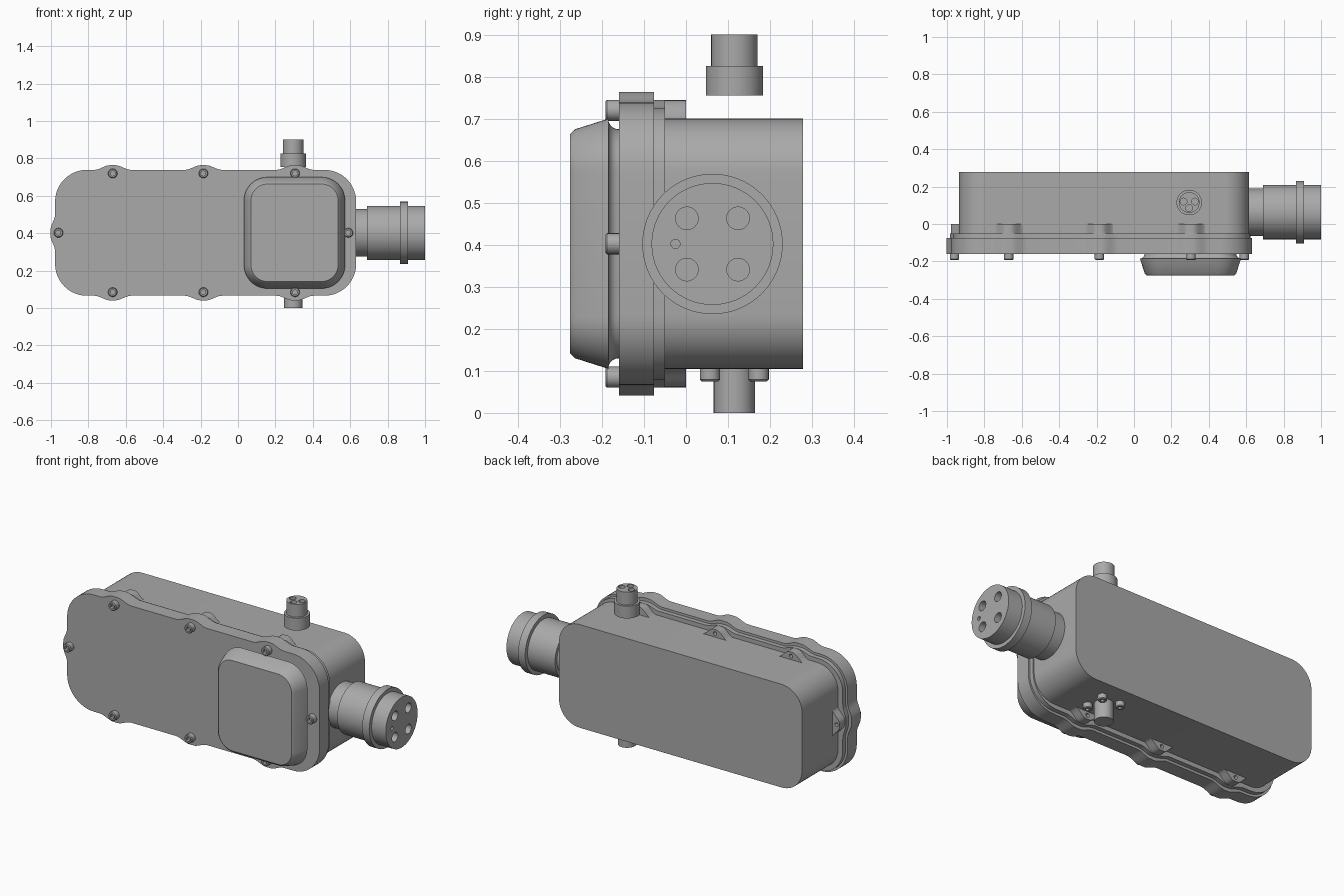
import bpy, bmesh, math
from mathutils import Vector

cube = bpy.data.objects.get("Cube")
if cube:
    bpy.data.objects.remove(cube)

metal = bpy.data.materials.new("plain_grey_metal")
metal.use_nodes = True
GREY = (0.4, 0.4, 0.4, 1)
metal.diffuse_color = GREY
metal.node_tree.nodes["Principled BSDF"].inputs["Base Color"].default_value = GREY

MID_Z = 0.4025
AXES = {"x": Vector((1, 0, 0)), "y": Vector((0, 1, 0)), "z": Vector((0, 0, 1))}


def loft(name, rings):
    """Skin a list of closed 3D rings and cap both ends."""
    bm = bmesh.new()
    loops = [[bm.verts.new(p) for p in ring] for ring in rings]
    n = len(loops[0])
    for a, b in zip(loops, loops[1:]):
        for i in range(n):
            j = (i + 1) % n
            bm.faces.new((a[i], a[j], b[j], b[i]))
    bm.faces.new(loops[0][::-1])
    bm.faces.new(loops[-1])
    bmesh.ops.recalc_face_normals(bm, faces=bm.faces)
    mesh = bpy.data.meshes.new(name)
    bm.to_mesh(mesh)
    bm.free()
    mesh.materials.append(metal)
    obj = bpy.data.objects.new(name, mesh)
    bpy.context.collection.objects.link(obj)
    return obj


def turned(name, axis, centre, steps, sides=48):
    """Stepped round part: steps are (distance along axis, radius)."""
    d = AXES[axis]
    u = AXES["y"] if axis != "y" else AXES["z"]
    v = d.cross(u)
    c = Vector(centre)
    angles = [math.tau * i / sides for i in range(sides)]
    return loft(name, [[c + d * t + (u * math.cos(a) + v * math.sin(a)) * r for a in angles]
                       for t, r in steps])


def outline(x0, x1, z0, z1, r, bumps=(), height=0.0, half=0.1):
    """Rounded rectangle in x-z; bumps are (edge, place), edges run top, left, bottom, right."""
    pts = []
    corners = [(x1 - r, z1 - r), (x0 + r, z1 - r), (x0 + r, z0 + r), (x1 - r, z0 + r)]
    for e, (cx, cz) in enumerate(corners):
        for k in range(13):
            a = math.pi / 2 * (e + k / 12)
            pts.append((cx + r * math.cos(a), cz + r * math.sin(a)))
        along = -1 if e in (0, 1) else 1
        for place in sorted((p for b, p in bumps if b == e), reverse=along < 0):
            for k in range(-10, 11):
                t = k / 10
                s = min(1, max(0, (abs(t) - 0.12) / 0.88))
                h = height * (1 + math.cos(math.pi * s)) / 2
                q = place + along * half * t
                pts.append([(q, z1 + h), (x0 - h, q), (q, z0 - h), (x1 + h, q)][e])
    return pts


def prism(name, layers):
    """Stack of x-z outlines along y."""
    return loft(name, [[(x, y, z) for x, z in pts] for y, pts in layers])


def drill(obj, cutters):
    for cutter in cutters:
        mod = obj.modifiers.new("hole", "BOOLEAN")
        mod.operation = "DIFFERENCE"
        mod.solver = "EXACT"
        mod.object = cutter
        bpy.context.view_layer.objects.active = obj
        bpy.ops.object.modifier_apply(modifier=mod.name)
        bpy.data.objects.remove(cutter)


BOLT_X = (-0.67, -0.185, 0.305)
BUMPS = [(0, x) for x in BOLT_X] + [(2, x) for x in BOLT_X] + [(1, MID_Z)]
BOLTS = [(x, z) for x in BOLT_X for z in (0.085, 0.72)] + [(-0.96, MID_Z), (0.59, MID_Z)]

# Main housing
body = outline(-0.935, 0.615, 0.105, 0.70, 0.13)
prism("housing", [(-0.06, body), (0.278, body)])

# Screw bosses swelling out of the housing wall
boss = outline(-0.932, 0.612, 0.108, 0.697, 0.128, BUMPS, 0.047, 0.085)
bosses = prism("screw_bosses", [(-0.055, boss), (0.0, boss)])
drill(bosses, [turned("cutter", "y", (x, 0, z), [(-0.04, 0.011), (0.02, 0.011)], 16)
               for x, z in BOLTS[:-1]])

# Housing flange and cover plate
flange = outline(-0.965, 0.622, 0.08, 0.725, 0.155, BUMPS, 0.02, 0.1)
prism("housing_flange", [(-0.08, flange), (-0.05, flange)])
plate = outline(-0.978, 0.632, 0.066, 0.739, 0.17, BUMPS, 0.025, 0.1)
prism("cover_plate", [(-0.16, plate), (-0.076, plate)])


# Raised box on the cover, flared at its foot and chamfered at the front
def box_ring(grow):
    return outline(0.057 - grow, 0.547 + grow, 0.13 - grow, 0.675 + grow, 0.1 + grow)


layers = [(-0.155, 0.025)]
for k in range(6):
    a = math.pi / 2 * k / 5
    layers.append((-0.16 - 0.025 * math.sin(a), 0.025 * (1 - math.cos(a))))
layers += [(-0.264, 0), (-0.276, -0.012)]
prism("cover_box", [(y, box_ring(g)) for y, g in layers])

# Cover screws with hexagonal sockets
for x, z in BOLTS:
    screw = turned("cover_screw", "y", (x, 0, z),
                   [(-0.192, 0.021), (-0.188, 0.025), (-0.155, 0.025)], 24)
    drill(screw, [turned("cutter", "y", (x, 0, z), [(-0.21, 0.014), (-0.175, 0.014)], 6)])

# Large side connector with sockets
CY, CZ = 0.063, 0.402
plug = turned("side_connector", "x", (0, CY, CZ),
              [(0.60, 0.127), (0.69, 0.127), (0.69, 0.145), (0.865, 0.145), (0.865, 0.167),
               (0.91, 0.167), (0.91, 0.145), (1.0, 0.145)], 64)
sockets = [(sy * 0.061, sz * 0.061, 0.027) for sy in (-1, 1) for sz in (-1, 1)]
sockets.append((-0.088, 0, 0.011))
drill(plug, [turned("cutter", "x", (0, CY + y, CZ + z), [(0.9, r), (1.05, r)], 24)
             for y, z, r in sockets])

# Small connector above the housing
PX, PY = 0.295, 0.115
top = turned("top_connector", "z", (PX, PY, 0),
             [(0.755, 0.068), (0.826, 0.068), (0.826, 0.055), (0.90, 0.055)])
drill(top, [turned("cutter", "z", (PX + x, PY + y, 0), [(0.85, 0.018), (0.95, 0.018)], 24)
            for x, y in ((-0.03, 0.005), (0.03, 0.005), (0, -0.03))])

# Drain stub and its four screws underneath
turned("bottom_stub", "z", (PX, PY, 0), [(0, 0.049), (0.12, 0.049)])
for sx in (-1, 1):
    for sy in (-1, 1):
        x, y = PX + sx * 0.058, PY + sy * 0.058
        screw = turned("stub_screw", "z", (x, y, 0),
                       [(0.075, 0.02), (0.079, 0.024), (0.115, 0.024)], 24)
        drill(screw, [turned("cutter", "z", (x, y, 0), [(0.06, 0.012), (0.09, 0.012)], 6)])

# Smooth shading with crisp edges
bpy.ops.object.select_all(action="DESELECT")
for obj in bpy.context.collection.objects:
    if obj.type == "MESH" and obj.data.materials and obj.data.materials[0] == metal:
        obj.select_set(True)
        bpy.context.view_layer.objects.active = obj
bpy.ops.object.shade_smooth_by_angle(angle=math.radians(30))
